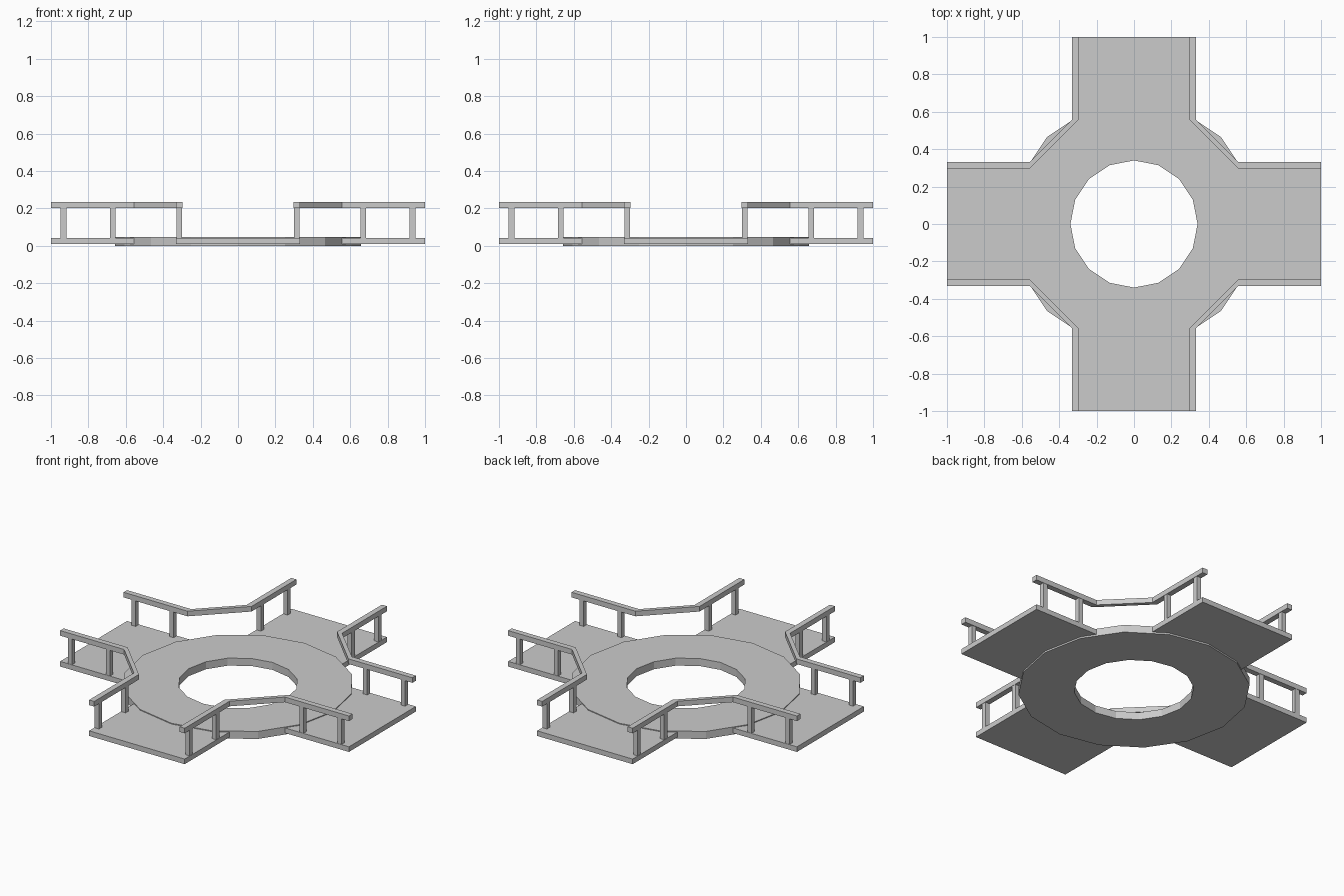
import bpy, bmesh, math
from mathutils import Matrix

if "Cube" in bpy.data.objects:
    bpy.data.objects.remove(bpy.data.objects["Cube"])


def finish(name, bm):
    bmesh.ops.recalc_face_normals(bm, faces=bm.faces)
    mesh = bpy.data.meshes.new(name)
    bm.to_mesh(mesh)
    bm.free()
    obj = bpy.data.objects.new(name, mesh)
    bpy.context.collection.objects.link(obj)
    return obj


def sweep(name, sections, closed=False):
    """Skin a row of four-cornered cross-sections."""
    bm = bmesh.new()
    rows = [[bm.verts.new(p) for p in s] for s in sections]
    n = len(rows)
    for i in range(n if closed else n - 1):
        a, b = rows[i], rows[(i + 1) % n]
        for j in range(4):
            k = (j + 1) % 4
            bm.faces.new((a[j], a[k], b[k], b[j]))
    if not closed:
        bm.faces.new(rows[0])
        bm.faces.new(rows[-1])
    return finish(name, bm)


def box(name, x0, x1, y0, y1, z0, z1, turn):
    bm = bmesh.new()
    bmesh.ops.create_cube(bm, size=1)
    bmesh.ops.scale(bm, vec=(x1 - x0, y1 - y0, z1 - z0), verts=bm.verts)
    bmesh.ops.translate(bm, vec=((x0 + x1) / 2, (y0 + y1) / 2, (z0 + z1) / 2), verts=bm.verts)
    bm.transform(turn)
    return finish(name, bm)


IN, OUT = 0.296, 0.331      # inner and outer edges of the railings
BEND = 0.557                # where the railing turns diagonal
DECK_TOP, RAIL_LOW, RAIL_TOP = 0.042, 0.203, 0.235

# Central 16-sided ring
ring = []
for i in range(16):
    a = i * math.tau / 16
    c, s = math.cos(a), math.sin(a)
    ring.append([(r * c, r * s, z) for r, z in
                 ((0.34, 0), (0.658, 0), (0.658, 0.047), (0.34, 0.047))])
sweep("ring_floor", ring, closed=True)

for q in range(4):
    turn = Matrix.Rotation(q * math.pi / 2, 4, 'Z')

    # Walkway arm
    box(f"walkway_{q}", BEND, 1, -OUT, OUT, 0.01, DECK_TOP, turn)

    # Bent handrail in the corner between two arms
    path = [((1, IN), (1, OUT)), ((BEND, IN), (BEND, OUT)),
            ((IN, BEND), (OUT, BEND)), ((IN, 1), (OUT, 1))]
    rail = sweep(f"handrail_{q}", [[(*a, RAIL_LOW), (*b, RAIL_LOW), (*b, RAIL_TOP), (*a, RAIL_TOP)]
                                   for a, b in path])
    rail.data.transform(turn)

    # Railing posts on both sides of the arm
    for side in (-1, 1):
        for i, x in enumerate((0.67, 0.933)):
            y = side * 0.314
            box(f"post_{q}_{'left' if side > 0 else 'right'}_{i}", x - 0.015, x + 0.015,
                y - 0.015, y + 0.015, DECK_TOP, RAIL_LOW, turn)
